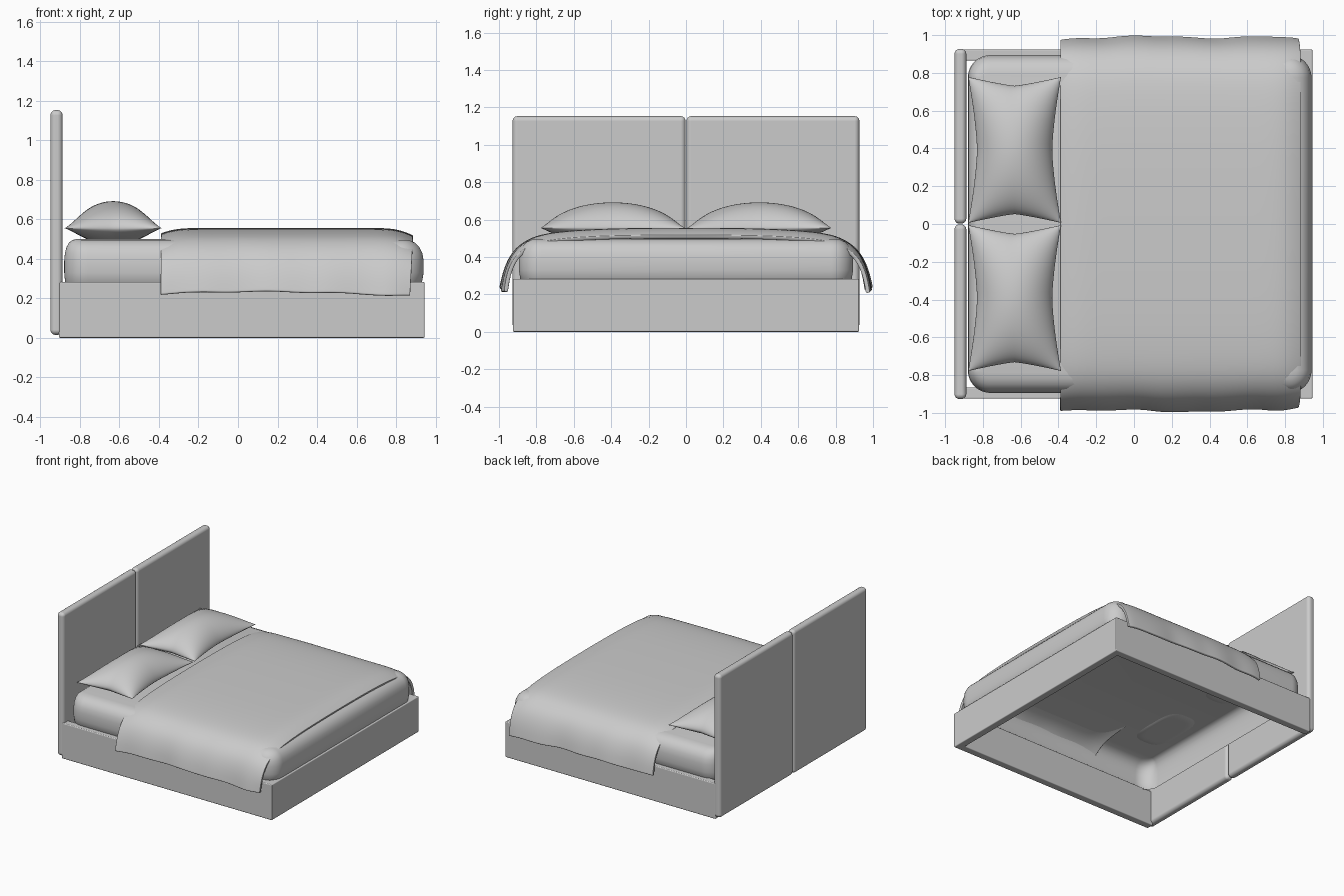
import bpy, bmesh, math
from math import sin, cos, pi

if "Cube" in bpy.data.objects:
    bpy.data.objects.remove(bpy.data.objects["Cube"])


def make(name, verts, faces, smooth=True):
    mesh = bpy.data.meshes.new(name)
    mesh.from_pydata(verts, [], faces)
    bm = bmesh.new()
    bm.from_mesh(mesh)
    bmesh.ops.remove_doubles(bm, verts=bm.verts, dist=1e-5)
    for f in bm.faces:
        f.smooth = smooth
    bm.to_mesh(mesh)
    bm.free()
    obj = bpy.data.objects.new(name, mesh)
    bpy.context.collection.objects.link(obj)
    return obj


def grid_faces(rows, cols, start=0, flip=False, wrap=False):
    faces = []
    for i in range(rows - 1):
        for j in range(cols if wrap else cols - 1):
            k = (j + 1) % cols
            f = [start + i * cols + j, start + (i + 1) * cols + j,
                 start + (i + 1) * cols + k, start + i * cols + k]
            faces.append(f[::-1] if flip else f)
    return faces


def bevel(obj, width, segments):
    m = obj.modifiers.new("bevel", 'BEVEL')
    m.width, m.segments, m.limit_method = width, segments, 'ANGLE'
    m.harden_normals = True


def prism(name, outline, z0, z1):
    n = len(outline)
    verts = [(x, y, z) for z in (z0, z1) for x, y in outline]
    faces = [list(range(n))[::-1], list(range(n, 2 * n))]
    faces += [[i, (i + 1) % n, n + (i + 1) % n, n + i] for i in range(n)]
    return make(name, verts, faces)


# Bed frame: U-shaped rails, open at the head end and underneath
frame = prism("bed_frame", [(-.907, -.925), (.945, -.925), (.945, .925), (-.907, .925),
                            (-.907, .865), (.885, .865), (.885, -.865), (-.907, -.865)], 0, .283)
bevel(frame, .007, 3)

# Two padded headboard panels
for side, label in ((-1, "front"), (1, "back")):
    a, b = sorted((side * .002, side * .927))
    panel = prism("headboard_panel_" + label, [(-.95, a), (-.888, a), (-.888, b), (-.95, b)], .015, 1.153)
    bevel(panel, .026, 6)

# Mattress: fitted sheet shell, open underneath
profile = [(.02, .268), (.008, .285), (0, .33), (0, .39), (.007, .43), (.022, .46),
           (.045, .482), (.075, .495), (.11, .5)]
verts, STEPS = [], 12
for inset, z in profile:
    for q in range(4):
        for s in range(STEPS + 1):
            ang = (q + s / STEPS) * pi / 2
            sx, sy = ((1, 1), (-1, 1), (-1, -1), (1, -1))[q]
            r = .12
            x_in = inset if sx > 0 else inset * .55
            x = sx * ((.91 - r)) + (r - x_in) * cos(ang) + .03
            y = sy * (.894 - r) + (r - inset) * sin(ang)
            verts.append((x, y, z))
ring = 4 * (STEPS + 1)
faces = grid_faces(len(profile), ring, flip=True, wrap=True)
faces.append(list(range((len(profile) - 1) * ring, len(profile) * ring)))
make("mattress", verts, faces)

# Blanket: draped cross-section carried along the bed, with soft folds
half = [(0, .557), (.3, .555), (.5, .549), (.65, .539), (.76, .524), (.84, .498), (.91, .445),
        (.95, .38), (.974, .31), (.986, .25), (.99, .228), (.991, .218)]
section = [(-y, z) for y, z in half[:0:-1]] + half
stations = [-.392, -.385, -.36, -.32, -.26] + [-.16 + .1 * i for i in range(10)] + [.8, .84, .87, .882, .888]
verts = []
for x in stations:
    head = max(0, 1 - (x + .392) / .14)
    foot = max(0, (x - .74) / .15)
    for y, z in section:
        d = min(1, max(0, (.53 - z) / .3))
        side = 1 if y > 0 else -1
        wave = d * (.007 * sin(9 * x + side) + .006 * sin(21 * x + 2 * side))
        lift = d * .016 * cos(2.6 * (x - .1))
        drop = (1 - d) * (.028 * head ** 2 + .04 * foot ** 2)
        pull = d * (.018 * foot + .012 * head)
        verts.append((x - .015 * d * foot,
                      y + side * (wave - pull),
                      z + lift - drop + d * .004 * sin(17 * x + side)))
blanket = make("blanket", verts, grid_faces(len(stations), len(section)))
m = blanket.modifiers.new("thickness", 'SOLIDIFY')
m.thickness, m.offset = .022, -1
m = blanket.modifiers.new("soft", 'SUBSURF')
m.levels = m.render_levels = 2


# Pillows: pinched cushions with pointed corners
def pillow(name, cy, n=36):
    verts, faces = [], []
    for top in (True, False):
        start = len(verts)
        for i in range(n + 1):
            for j in range(n + 1):
                u, v = -cos(pi * i / n), -cos(pi * j / n)
                x = .246 * u * (1 - .19 * (1 - abs(v) ** 1.5))
                y = .386 * v * (1 - .12 * (1 - abs(u) ** 1.2))
                puff = max(0, 1 - u * u) ** .65 * max(0, 1 - v * v) ** .55
                z = .555 + (.137 * puff if top else -.062 * min(1, 1.3 * puff))
                if i in (0, n) or j in (0, n):
                    z = .555
                verts.append((-.632 + x, cy + y, z))
        faces += grid_faces(n + 1, n + 1, start, flip=not top)
    return make(name, verts, faces)


pillow("pillow_front", -.392)
pillow("pillow_back", .392)
